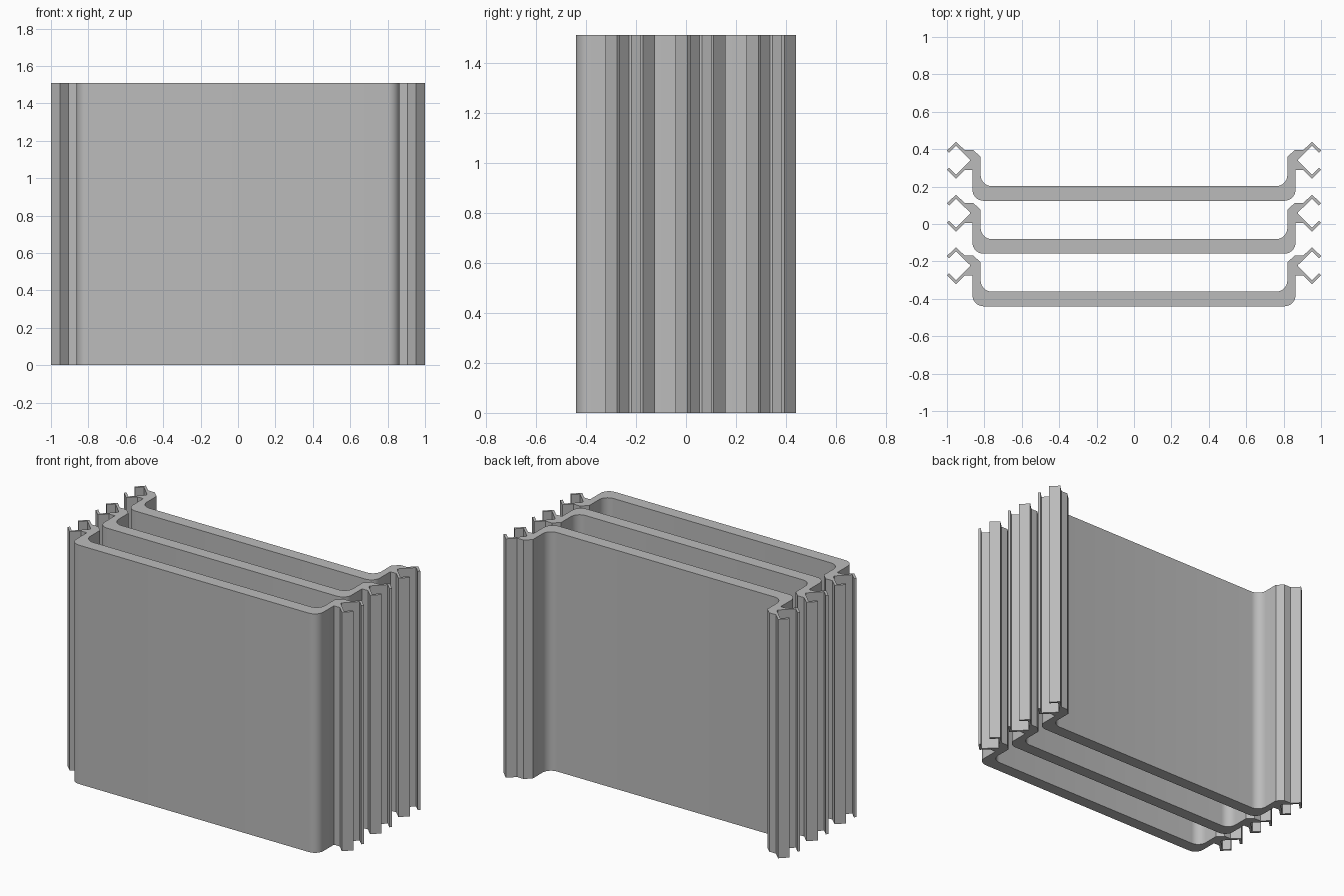
import bpy, bmesh, math

if "Cube" in bpy.data.objects:
    bpy.data.objects.remove(bpy.data.objects["Cube"])

HEIGHT = 1.51
BOTTOMS = {"front_panel": -0.44, "middle_panel": -0.159, "back_panel": 0.124}

grey = bpy.data.materials.new("plain grey")
grey.diffuse_color = (0.5, 0.5, 0.5, 1)
grey.use_nodes = True
grey.node_tree.nodes["Principled BSDF"].inputs["Base Color"].default_value = grey.diffuse_color


def arc(cx, cy, r, a0, a1, n=8):
    """Points of a circular arc, angles in degrees."""
    steps = [math.radians(a0 + (a1 - a0) * i / n) for i in range(n + 1)]
    return [(cx + r * math.cos(a), cy + r * math.sin(a)) for a in steps]


def half_profile():
    """Right half of the section, from the underside round the clip to the inside."""
    pts = arc(0.804, 0.06, 0.06, -90, 0)              # outer bend
    pts += [(0.864, 0.164), (0.905, 0.164),           # lower shoulder
            (0.952, 0.118), (1.0, 0.165), (0.989, 0.176), (0.952, 0.139),  # lower hook
            (0.878, 0.212), (0.878, 0.222),           # throat of the clip
            (0.952, 0.295), (0.989, 0.258), (1.0, 0.269), (0.952, 0.316),  # upper hook
            (0.905, 0.271), (0.859, 0.271),           # upper shoulder
            (0.82, 0.235)]                            # chamfer to the wall
    pts += arc(0.76, 0.138, 0.06, 0, -90)             # inner bend
    return pts


def make_panel(name, y0):
    right = half_profile()
    outline = right + [(-x, y) for x, y in reversed(right)]
    bm = bmesh.new()
    base = bm.faces.new([bm.verts.new((x, y + y0, 0)) for x, y in outline])
    top = bmesh.ops.extrude_face_region(bm, geom=[base])["geom"]
    bmesh.ops.translate(bm, vec=(0, 0, HEIGHT),
                        verts=[v for v in top if isinstance(v, bmesh.types.BMVert)])
    bmesh.ops.recalc_face_normals(bm, faces=bm.faces)
    mesh = bpy.data.meshes.new(name)
    bm.to_mesh(mesh)
    bm.free()
    mesh.materials.append(grey)
    obj = bpy.data.objects.new(name, mesh)
    bpy.context.collection.objects.link(obj)
    # smooth bends, crisp clip edges
    bpy.ops.object.select_all(action='DESELECT')
    obj.select_set(True)
    bpy.context.view_layer.objects.active = obj
    bpy.ops.object.shade_smooth_by_angle(angle=math.radians(30))


# three nested channel panels with clip edges
for name, y0 in BOTTOMS.items():
    make_panel(name, y0)
